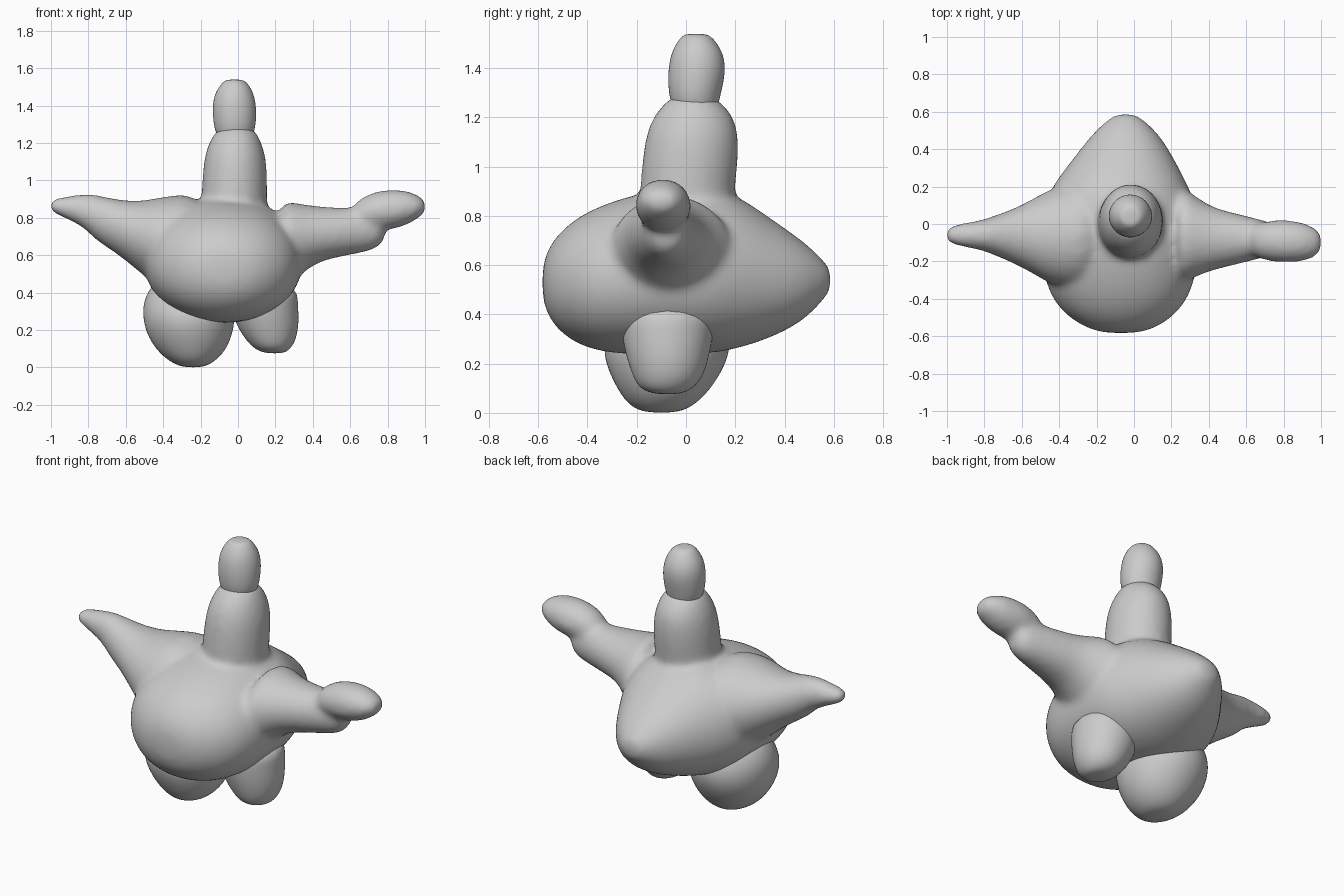
import bpy, bmesh, math


def loft(name, axis, rows, power=1.0, sides=16):
    """Skin oval rings along an axis. Row: (t, low1, high1, low2, high2), with
    the two ranges on the remaining axes in x, y, z order."""
    bm = bmesh.new()
    others = [i for i in range(3) if i != axis]
    rings = []
    for t, a0, a1, b0, b1 in rows:
        ring = []
        for k in range(sides):
            ang = 2 * math.pi * k / sides
            c, s = math.cos(ang), math.sin(ang)
            p = [0, 0, 0]
            p[axis] = t
            p[others[0]] = (a0 + a1) / 2 + (a1 - a0) / 2 * math.copysign(abs(c) ** power, c)
            p[others[1]] = (b0 + b1) / 2 + (b1 - b0) / 2 * math.copysign(abs(s) ** power, s)
            ring.append(bm.verts.new(p))
        rings.append(ring)
    for r, q in zip(rings, rings[1:]):
        for k in range(sides):
            n = (k + 1) % sides
            bm.faces.new((r[k], r[n], q[n], q[k]))
    bm.faces.new(rings[0])
    bm.faces.new(rings[-1])
    bmesh.ops.recalc_face_normals(bm, faces=bm.faces)
    me = bpy.data.meshes.new(name)
    bm.to_mesh(me)
    bm.free()
    ob = bpy.data.objects.new(name, me)
    bpy.context.collection.objects.link(ob)
    me.polygons.foreach_set("use_smooth", [True] * len(me.polygons))
    sub = ob.modifiers.new("round", 'SUBSURF')
    sub.levels = sub.render_levels = 2
    return ob


# Round belly in front tapering to a blunt tail at the back (along y)
belly = loft("body", 1, [
    (-0.585, -0.16, 0.02, 0.46, 0.60), (-0.55, -0.28, 0.14, 0.36, 0.70),
    (-0.45, -0.42, 0.27, 0.27, 0.80), (-0.30, -0.49, 0.34, 0.23, 0.87),
    (-0.10, -0.52, 0.36, 0.23, 0.92), (0.08, -0.50, 0.35, 0.23, 0.92),
    (0.20, -0.45, 0.30, 0.25, 0.90), (0.35, -0.33, 0.22, 0.30, 0.79),
    (0.48, -0.23, 0.14, 0.37, 0.70), (0.56, -0.14, 0.05, 0.46, 0.62),
    (0.59, -0.09, 0.00, 0.50, 0.58)], power=0.95)

# Outstretched arms (along x)
arm_a = loft("arm_a", 0, [
    (-1.01, -0.09, -0.03, 0.84, 0.885), (-0.97, -0.115, 0.0, 0.815, 0.91),
    (-0.82, -0.14, 0.02, 0.75, 0.93), (-0.77, -0.16, 0.04, 0.68, 0.93),
    (-0.65, -0.21, 0.08, 0.61, 0.90), (-0.52, -0.28, 0.15, 0.50, 0.89),
    (-0.40, -0.36, 0.22, 0.40, 0.92), (-0.15, -0.35, 0.25, 0.40, 0.95)])
arm_b = loft("arm_b", 0, [
    (0.20, -0.36, 0.25, 0.38, 0.91), (0.32, -0.29, 0.16, 0.48, 0.88),
    (0.42, -0.25, 0.09, 0.56, 0.865), (0.55, -0.22, 0.06, 0.59, 0.855),
    (0.66, -0.19, 0.03, 0.61, 0.86), (0.74, -0.17, 0.01, 0.63, 0.84),
    (0.79, -0.14, -0.02, 0.68, 0.80)])
hand_b = loft("hand_b", 0, [
    (0.60, -0.16, -0.02, 0.73, 0.87), (0.70, -0.20, 0.02, 0.73, 0.935),
    (0.80, -0.21, 0.025, 0.73, 0.955), (0.90, -0.205, 0.015, 0.755, 0.95),
    (0.97, -0.18, -0.02, 0.80, 0.92), (1.005, -0.14, -0.05, 0.83, 0.89)])

# Upright chest (along z)
chest = loft("chest", 2, [
    (0.75, -0.20, 0.16, -0.19, 0.20), (0.90, -0.20, 0.16, -0.19, 0.20),
    (1.00, -0.195, 0.16, -0.185, 0.215), (1.12, -0.185, 0.155, -0.17, 0.22),
    (1.20, -0.16, 0.13, -0.14, 0.20), (1.26, -0.125, 0.10, -0.09, 0.15),
    (1.29, -0.08, 0.06, -0.05, 0.10)])

# Fuse body, arms and chest into one soft skin
parts = [belly, arm_a, arm_b, hand_b, chest]
bpy.ops.object.select_all(action='DESELECT')
for ob in parts:
    bpy.context.view_layer.objects.active = ob
    ob.select_set(True)
    bpy.ops.object.modifier_apply(modifier="round")
bpy.context.view_layer.objects.active = belly
bpy.ops.object.join()
remesh = belly.modifiers.new("fuse", 'REMESH')
remesh.mode = 'VOXEL'
remesh.voxel_size = 0.018
remesh.use_smooth_shade = True
soft = belly.modifiers.new("soften", 'SMOOTH')
soft.factor = 0.5
soft.iterations = 10

# Small blunt head
loft("head", 2, [
    (1.20, -0.09, 0.06, -0.04, 0.12), (1.26, -0.125, 0.09, -0.065, 0.135),
    (1.32, -0.135, 0.10, -0.075, 0.15), (1.40, -0.14, 0.10, -0.075, 0.165),
    (1.47, -0.125, 0.085, -0.06, 0.15), (1.525, -0.085, 0.05, -0.025, 0.11),
    (1.54, -0.06, 0.02, 0.0, 0.08)])

# Two stubby feet of different size
loft("large_foot", 2, [
    (0.00, -0.29, -0.19, -0.16, -0.04), (0.025, -0.36, -0.13, -0.23, 0.03),
    (0.09, -0.44, -0.06, -0.28, 0.10), (0.19, -0.50, -0.02, -0.33, 0.165),
    (0.28, -0.515, -0.01, -0.345, 0.19), (0.37, -0.51, -0.02, -0.30, 0.17),
    (0.50, -0.43, -0.08, -0.22, 0.10)])
loft("small_foot", 2, [
    (0.075, 0.15, 0.24, -0.12, -0.03), (0.095, 0.09, 0.28, -0.19, 0.03),
    (0.15, 0.035, 0.315, -0.22, 0.075), (0.24, -0.02, 0.33, -0.25, 0.10),
    (0.34, -0.05, 0.325, -0.27, 0.12), (0.45, -0.05, 0.32, -0.27, 0.12)])
